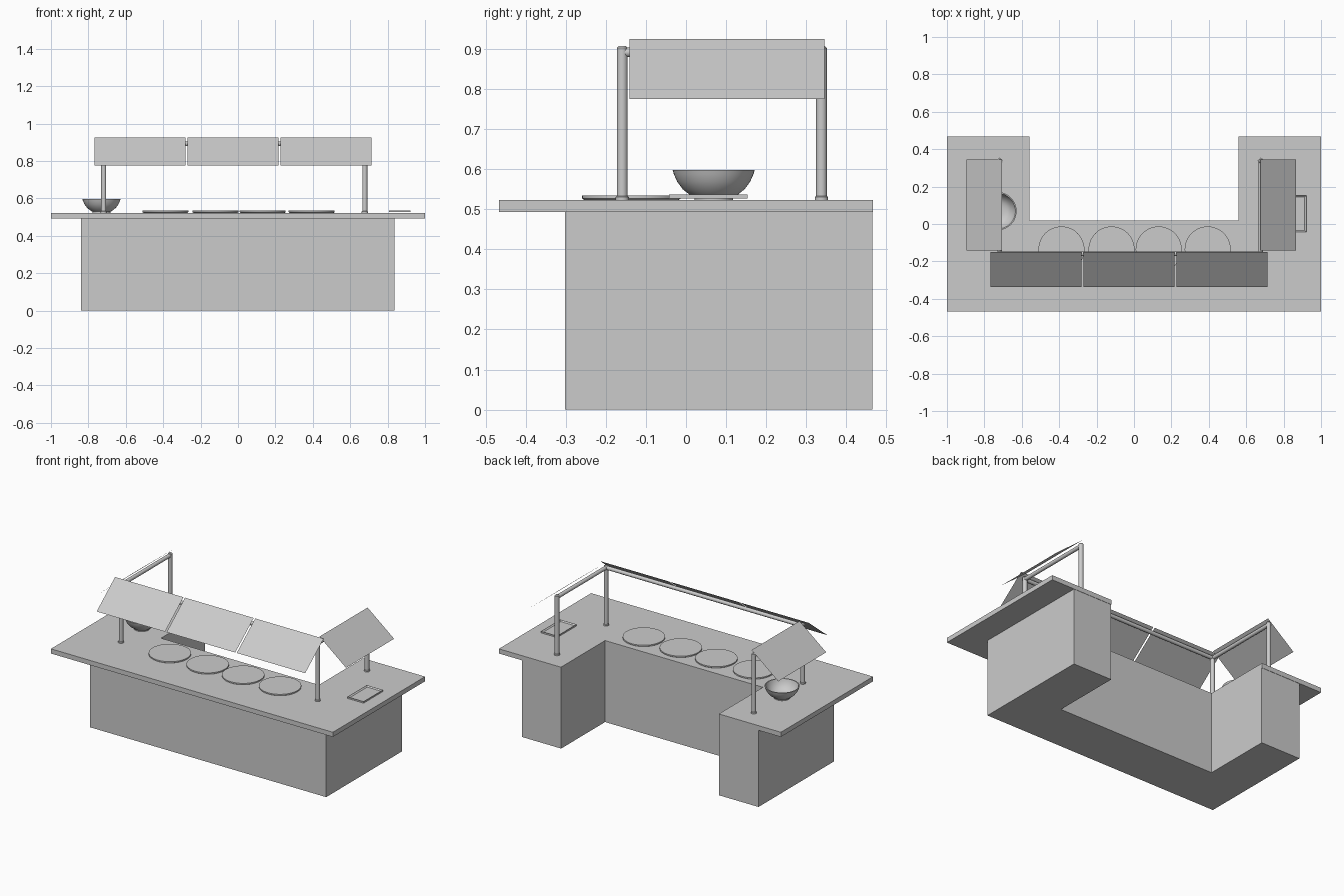
import bpy, bmesh, math
from mathutils import Vector

if "Cube" in bpy.data.objects:
    bpy.data.objects.remove(bpy.data.objects["Cube"])

TOP = 0.5225  # counter surface height


def make(name, verts, faces):
    me = bpy.data.meshes.new(name)
    me.from_pydata(verts, [], faces)
    ob = bpy.data.objects.new(name, me)
    bpy.context.collection.objects.link(ob)
    return ob


def smooth(ob, angle=40):
    bpy.ops.object.select_all(action='DESELECT')
    ob.select_set(True)
    bpy.context.view_layer.objects.active = ob
    bpy.ops.object.shade_smooth_by_angle(angle=math.radians(angle))


def extrude_outline(name, pts, z0, z1):
    n = len(pts)
    verts = [(x, y, z) for z in (z0, z1) for x, y in pts]
    faces = [tuple(reversed(range(n))), tuple(range(n, 2 * n))]
    faces += [(i, (i + 1) % n, n + (i + 1) % n, n + i) for i in range(n)]
    return make(name, verts, faces)


def u_shape(name, x0, x1, y0, y1, z0, z1):
    extrude_outline(name, [(x0, y0), (x1, y0), (x1, y1), (0.56, y1), (0.56, 0.02),
                           (-0.56, 0.02), (-0.56, y1), (x0, y1)], z0, z1)


def lathe(name, profile, loc, seg=40):
    verts, faces = [], []
    for r, z in profile:
        for k in range(seg):
            a = 2 * math.pi * k / seg
            verts.append((r * math.cos(a), r * math.sin(a), z))
    for i in range(len(profile) - 1):
        for k in range(seg):
            j = (k + 1) % seg
            faces.append((i * seg + k, i * seg + j, (i + 1) * seg + j, (i + 1) * seg + k))
    faces.append(tuple(reversed(range(seg))))
    faces.append(tuple(range((len(profile) - 1) * seg, len(profile) * seg)))
    ob = make(name, verts, faces)
    ob.location = loc
    smooth(ob)
    return ob


def tube(name, a, b, r):
    a, b = Vector(a), Vector(b)
    d = b - a
    ob = lathe(name, [(r, 0), (r, d.length)], a, 20)
    ob.rotation_euler = d.to_track_quat('Z', 'Y').to_euler()


# Counter body and worktop
u_shape("counter_base", -0.84, 0.837, -0.302, 0.465, 0, 0.4925)
u_shape("countertop", -1, 1, -0.467, 0.467, 0.4925, TOP)

# Guard posts and rails
PX, PY = (-0.718, 0.678), (-0.159, 0.338)
RAIL_Z = 0.891
for x in PX:
    for y in PY:
        lathe("guard_post", [(0.0165, 0), (0.0165, 0.008), (0.0135, 0.01),
                             (0.0135, 0.379), (0.009, 0.384)], (x, y, TOP), 20)
    tube("side_rail", (x, PY[0], RAIL_Z), (x, PY[1], RAIL_Z), 0.012)
tube("front_rail", (PX[0], PY[0], RAIL_Z), (PX[1], PY[0], RAIL_Z), 0.012)

# Thin sloping guard panels
ZT, ZB = 0.925, 0.775
for x0, x1 in ((-0.766, -0.281), (-0.27, 0.217), (0.228, 0.713)):
    make("front_panel", [(x0, -0.338, ZB), (x1, -0.338, ZB), (x1, -0.151, ZT), (x0, -0.151, ZT)],
         [(0, 1, 2, 3)])
for xt, xb in ((-0.707, -0.896), (0.677, 0.865)):
    ids = (0, 1, 2, 3) if xb > 0 else (3, 2, 1, 0)
    make("side_panel", [(xb, -0.141, ZB), (xb, 0.346, ZB), (xt, 0.346, ZT), (xt, -0.141, ZT)], [ids])

# Plates along the counter
for x in (-0.388, -0.12, 0.132, 0.394):
    lathe("plate", [(0.117, 0), (0.123, 0.004), (0.123, 0.012)], (x, -0.136, TOP), 48)

# Hollow bowl with a foot
outer = [(0.048, 0), (0.048, 0.006), (0.058, 0.012), (0.077, 0.027), (0.091, 0.046),
         (0.099, 0.064), (0.1025, 0.075)]
inner = [(0.096, 0.075), (0.092, 0.062), (0.084, 0.045), (0.071, 0.028), (0.054, 0.016), (0.03, 0.011)]
lathe("bowl", outer + inner, (-0.73, 0.069, TOP), 48)

# Shallow tray: slab whose top is inset and pushed down
tray = extrude_outline("tray", [(0.807, -0.043), (0.921, -0.043), (0.921, 0.153), (0.807, 0.153)],
                       0.526, 0.536)
bm = bmesh.new()
bm.from_mesh(tray.data)
bm.faces.ensure_lookup_table()
top = max(bm.faces, key=lambda f: f.calc_center_median().z)
bmesh.ops.inset_region(bm, faces=[top], thickness=0.012)
for v in top.verts:
    v.co.z -= 0.007
bm.to_mesh(tray.data)
bm.free()
